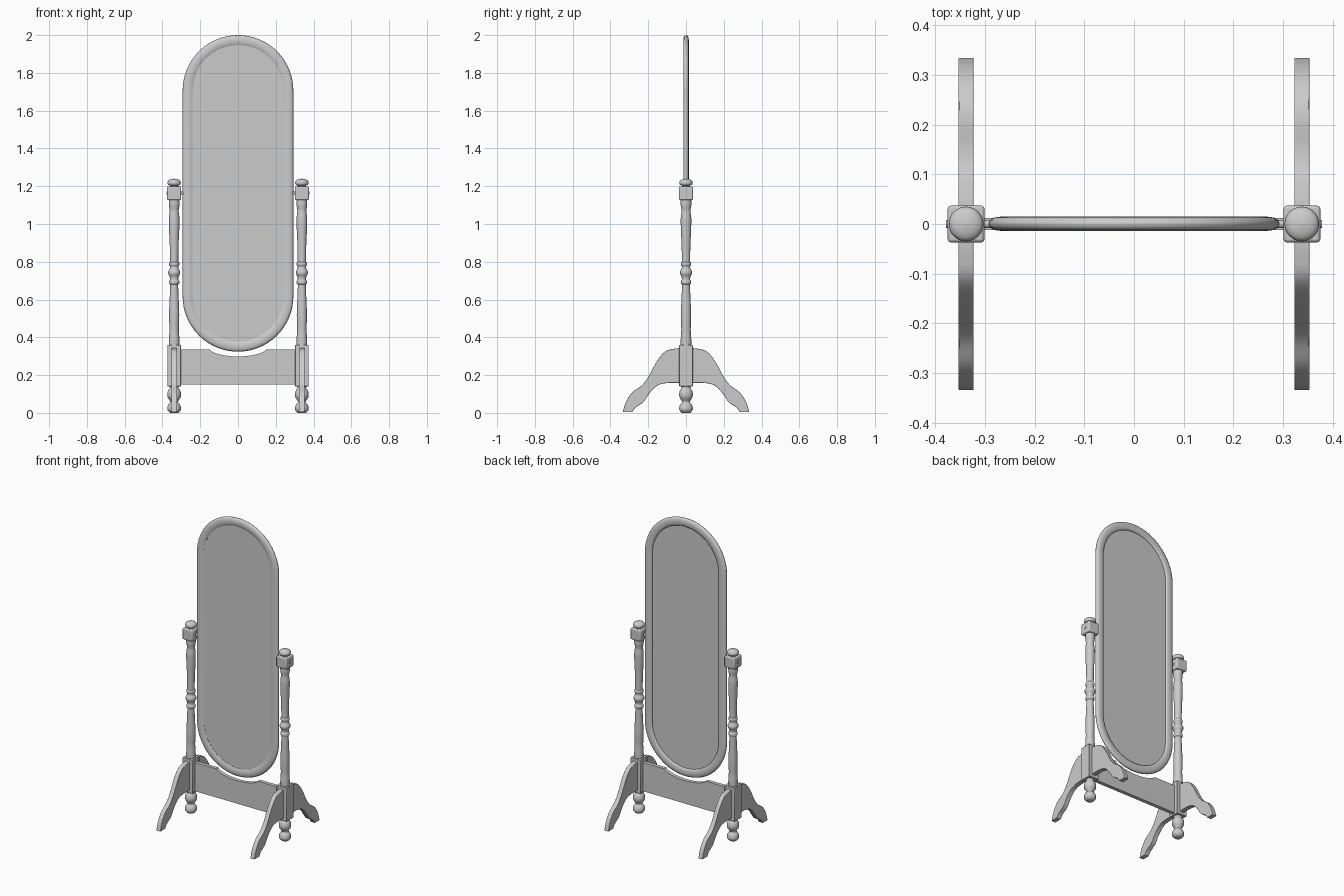
import bpy, bmesh, math
from mathutils import Matrix

if "Cube" in bpy.data.objects:
    bpy.data.objects.remove(bpy.data.objects["Cube"])

GREY = (0.6, 0.6, 0.6, 1)
mat = bpy.data.materials.new("plain grey")
mat.use_nodes = True
mat.diffuse_color = GREY
mat.node_tree.nodes["Principled BSDF"].inputs["Base Color"].default_value = GREY

POST_X = 0.338
LOW_Z, HIGH_Z = 0.617, 1.707   # centres of the two round ends of the frame


def finish(name, bm, angle=35, bevel=0):
    bmesh.ops.recalc_face_normals(bm, faces=bm.faces)
    mesh = bpy.data.meshes.new(name)
    bm.to_mesh(mesh)
    bm.free()
    mesh.materials.append(mat)
    ob = bpy.data.objects.new(name, mesh)
    bpy.context.collection.objects.link(ob)
    bpy.ops.object.select_all(action='DESELECT')
    ob.select_set(True)
    bpy.context.view_layer.objects.active = ob
    bpy.ops.object.shade_smooth_by_angle(angle=math.radians(angle))
    if bevel:
        mod = ob.modifiers.new("soft edges", 'BEVEL')
        mod.width, mod.segments = bevel, 2
    return ob


def box(name, centre, size, bevel=0.0):
    bm = bmesh.new()
    bmesh.ops.create_cube(bm, size=1, matrix=Matrix.Translation(centre) @ Matrix.Diagonal((*size, 1)))
    return finish(name, bm, bevel=bevel)


def lathe(name, profile, x, sides=32):
    bm = bmesh.new()
    verts = [bm.verts.new((x + r, 0, z)) for r, z in profile]
    edges = [bm.edges.new(p) for p in zip(verts, verts[1:])]
    bmesh.ops.spin(bm, geom=verts + edges, cent=(x, 0, 0), axis=(0, 0, 1),
                   angle=math.tau, steps=sides, use_merge=True)
    bmesh.ops.remove_doubles(bm, verts=bm.verts, dist=1e-5)
    return finish(name, bm, 50)


def prism(name, outline, direction, bevel=0.0):
    """Extrude a flat outline of 3D points along a direction."""
    bm = bmesh.new()
    face = bm.faces.new([bm.verts.new(p) for p in outline])
    out = bmesh.ops.extrude_face_region(bm, geom=[face])
    moved = [v for v in out["geom"] if isinstance(v, bmesh.types.BMVert)]
    bmesh.ops.translate(bm, verts=moved, vec=direction)
    return finish(name, bm, bevel=bevel)


def smooth(points, steps=5):
    """Curve passing through all the points."""
    pts = [points[0]] + points + [points[-1]]
    out = []
    for a, b, c, d in zip(pts, pts[1:], pts[2:], pts[3:]):
        for i in range(steps):
            t = i / steps
            out.append(tuple(0.5 * (2 * q + (r - p) * t + (2 * p - 5 * q + 4 * r - s) * t * t
                                    + (3 * q - p - 3 * r + s) * t ** 3)
                             for p, q, r, s in zip(a, b, c, d)))
    return out + [points[-1]]


def stadium(radius, y, n=32):
    """Upright oval with straight sides and round ends."""
    pts = []
    for start, z in ((0, HIGH_Z), (math.pi, LOW_Z)):
        for i in range(n + 1):
            a = start + math.pi * i / n
            pts.append((radius * math.cos(a), y, z + radius * math.sin(a)))
    return pts


# Oval frame: rounded moulding swept round the glass
section = [(.240, -.007), (.250, -.012), (.266, -.014), (.282, -.012), (.290, -.007), (.293, .001),
           (.290, .008), (.282, .013), (.266, .015), (.250, .013), (.242, .010), (.240, .006)]
bm = bmesh.new()
rings = [[bm.verts.new(p) for p in stadium(r, y)] for r, y in section]
for a, b in zip(rings, rings[1:] + rings[:1]):
    for i in range(len(a)):
        j = (i + 1) % len(a)
        bm.faces.new((a[i], a[j], b[j], b[i]))
finish("mirror_frame", bm, 45)

# Glass, set near the front of the frame
prism("mirror_glass", stadium(.243, -.006), (0, .008, 0))

# Stretcher board with a hollow below the frame
hollow = [(.15 * math.cos(a), 0.336 - .037 * math.sin(a) ** 1.3)
          for a in [math.pi * i / 24 for i in range(25)]]
board = [(-.31, .15), (.31, .15), (.31, .336)] + hollow + [(-.31, .336)]
prism("stretcher", [(x, -.012, z) for x, z in board], (0, .024, 0))

# Turned profiles as (radius, height)
foot = smooth([(.022, 0), (.034, .013), (.036, .028), (.030, .045), (.020, .056), (.024, .066),
               (.035, .085), (.036, .105), (.030, .122), (.023, .132), (.026, .145)], 3)
shaft = smooth([(.028, .35), (.028, .39), (.025, .44), (.027, .52), (.023, .62), (.021, .68)], 4)
rings_part = smooth([(.027, .685), (.027, .698), (.022, .705), (.024, .722), (.031, .735), (.031, .75),
                     (.024, .762), (.022, .775), (.027, .782), (.027, .795), (.022, .80)], 3)
upper = smooth([(.022, .81), (.023, .88), (.027, .97), (.028, 1.03), (.024, 1.07),
                (.028, 1.10), (.028, 1.13)], 4)
finial = smooth([(.024, 1.19), (.022, 1.203), (.032, 1.208), (.035, 1.218), (.031, 1.230),
                 (.018, 1.237), (0, 1.240)], 4)

# Leg outline as (distance forward, height)
leg_top = smooth([(.02, .343), (.06, .340), (.11, .325), (.155, .272), (.20, .19), (.235, .145),
                  (.285, .108), (.318, .058), (.335, .004)])
leg_under = smooth([(.285, .004), (.268, .028), (.225, .058), (.19, .108), (.15, .145),
                    (.10, .158), (.02, .158)])

for side, s in (("left", 1), ("right", -1)):
    x = s * POST_X
    lathe(side + "_foot", [(0, 0)] + foot, x)
    box(side + "_base_block", (x, 0, .25), (.072, .072, .22), .003)
    lathe(side + "_post", shaft + rings_part + upper, x)
    box(side + "_pivot_block", (x, 0, 1.163), (.074, .074, .072), .006)
    lathe(side + "_finial", finial, x)

    # Pivot pin from the frame through the block, with an outer button
    for part, radius, depth, px in (("pivot_pin", .008, .04, .30), ("pivot_button", .008, .008, .374)):
        bm = bmesh.new()
        bmesh.ops.create_cone(bm, cap_ends=True, segments=16, radius1=radius, radius2=radius, depth=depth,
                              matrix=Matrix.Translation((s * px, 0, 1.163)) @ Matrix.Rotation(math.pi / 2, 4, 'Y'))
        finish(side + "_" + part, bm)

    # Scrolled legs, front and back
    for end, d in (("front", -1), ("back", 1)):
        outline = [(x - .015, d * y, z) for y, z in leg_top + leg_under]
        prism(f"{side}_{end}_leg", outline, (.03, 0, 0), .002)
